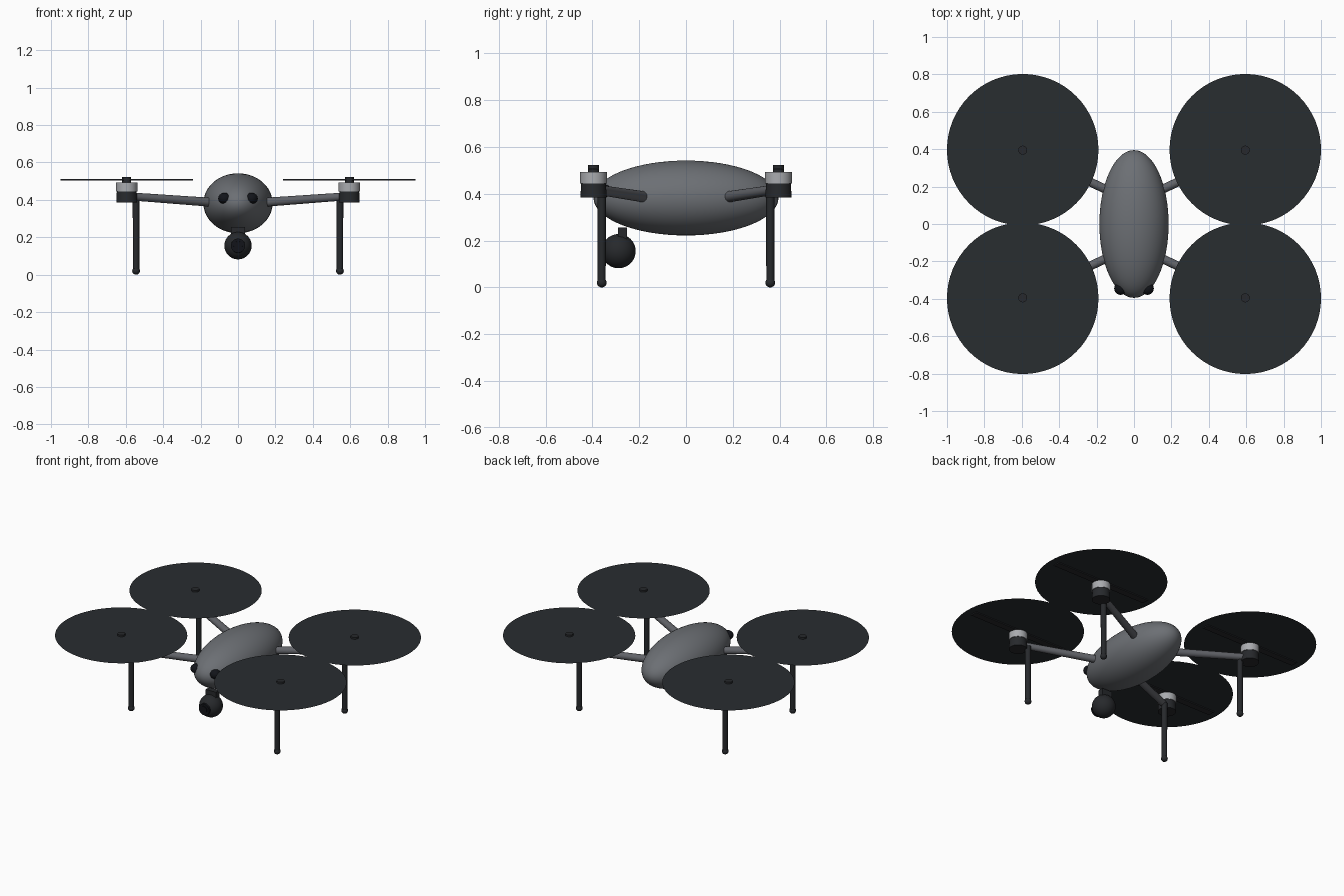
import bpy
from math import radians
from mathutils import Vector

if "Cube" in bpy.data.objects:
    bpy.data.objects.remove(bpy.data.objects["Cube"])


def mat(name, r, g, b):
    m = bpy.data.materials.new(name)
    m.diffuse_color = (r, g, b, 1)
    m.use_nodes = True
    m.node_tree.nodes["Principled BSDF"].inputs["Base Color"].default_value = m.diffuse_color
    return m


GREY = mat("shell_grey", 0.15, 0.16, 0.175)
ARM = mat("arm_grey", 0.12, 0.125, 0.14)
DARK = mat("dark_plastic", 0.02, 0.022, 0.025)
BLACK = mat("black_glass", 0.006, 0.007, 0.01)
SILVER = mat("silver_metal", 0.4, 0.41, 0.43)
ROTOR = mat("rotor_dark", 0.022, 0.026, 0.03)


def finish(name, material):
    ob = bpy.context.object
    ob.name = name
    ob.data.materials.append(material)
    bpy.ops.object.shade_smooth_by_angle(angle=radians(35))
    return ob


def ellipsoid(name, loc, size, material, seg=32):
    bpy.ops.mesh.primitive_uv_sphere_add(segments=seg, ring_count=seg // 2, location=loc)
    bpy.context.object.scale = size
    bpy.ops.object.transform_apply(location=False, rotation=False, scale=True)
    return finish(name, material)


def rod(name, a, b, r1, r2, material, sides=24):
    a, b = Vector(a), Vector(b)
    bpy.ops.mesh.primitive_cone_add(vertices=sides, radius1=r1, radius2=r2,
                                    depth=(b - a).length, location=(a + b) / 2)
    bpy.context.object.rotation_euler = (b - a).to_track_quat('Z', 'Y').to_euler()
    return finish(name, material)


def box(name, loc, size, material):
    bpy.ops.mesh.primitive_cube_add(size=1, location=loc)
    bpy.context.object.scale = size
    bpy.ops.object.transform_apply(location=False, rotation=False, scale=True)
    return finish(name, material)


# Egg-shaped fuselage
ellipsoid("body_shell", (0, 0, 0.382), (0.185, 0.395, 0.16), GREY, 64)

# Front sensors set into the nose
for side, sx in (("left", -1), ("right", 1)):
    ellipsoid(f"{side}_front_sensor", (sx * 0.072, -0.345, 0.408),
              (0.034, 0.034, 0.03), BLACK, 24)

# Gimbal camera under the nose
box("gimbal_mount", (0, -0.272, 0.23), (0.076, 0.038, 0.05), DARK)
ellipsoid("camera_ball", (0, -0.288, 0.155), (0.073, 0.073, 0.073), DARK, 40)
rod("lens_ring", (0, -0.30, 0.155), (0, -0.363, 0.155), 0.04, 0.038, BLACK, 32)
rod("lens_glass", (0, -0.33, 0.155), (0, -0.367, 0.155), 0.025, 0.023, BLACK, 32)

# Four arms, each with motor, rotor and leg
for ex, sx in (("left", -1), ("right", 1)):
    for ey, sy in (("front", -1), ("back", 1)):
        n = f"{ey}_{ex}_"
        x, y = sx * 0.595, sy * 0.395
        rod(n + "arm", (sx * 0.14, sy * 0.18, 0.387), (x, y, 0.42), 0.024, 0.021, ARM)
        rod(n + "motor_base", (x, y, 0.385), (x, y, 0.445), 0.056, 0.053, DARK, 32)
        rod(n + "motor_can", (x, y, 0.445), (x, y, 0.493), 0.057, 0.057, SILVER, 32)
        rod(n + "rotor_hub", (x, y, 0.493), (x, y, 0.523), 0.024, 0.024, DARK)
        box(n + "rotor_blade", (x, y, 0.507), (0.71, 0.046, 0.007), DARK)
        # Spinning rotor blur disc
        bpy.ops.mesh.primitive_circle_add(vertices=64, radius=0.405, fill_type='NGON',
                                          location=(x, sy * 0.397, 0.511))
        finish(n + "rotor_disc", ROTOR)
        # Landing leg and rounded foot
        lx, ly = sx * 0.545, sy * 0.36
        rod(n + "leg", (lx, ly, 0.02), (lx, ly, 0.41), 0.017, 0.018, DARK)
        ellipsoid(n + "foot", (lx, ly, 0.02), (0.021, 0.021, 0.02), DARK, 20)
